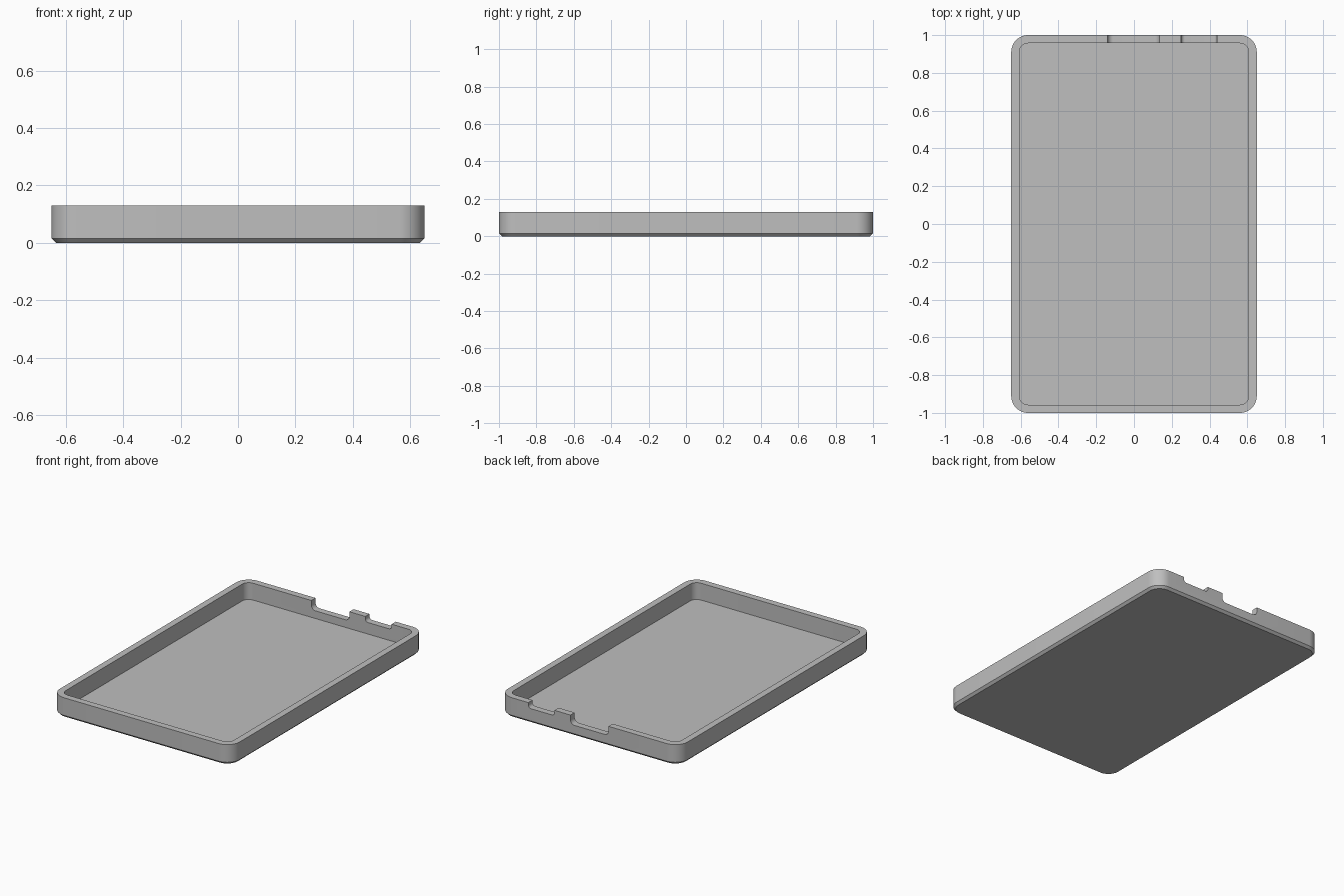
import bpy, bmesh, math

cube = bpy.data.objects.get("Cube")
if cube:
    bpy.data.objects.remove(cube, do_unlink=True)

W, L, H = 0.65, 1.0, 0.13      # half width, half length, height
WALL, FLOOR, CHAMFER = 0.043, 0.02, 0.015
RADIUS = 0.09

grey = bpy.data.materials.new("grey plastic")
grey.use_nodes = True
colour = (0.52, 0.52, 0.52, 1)
grey.diffuse_color = colour
grey.node_tree.nodes["Principled BSDF"].inputs["Base Color"].default_value = colour


def add_object(name, bm):
    bmesh.ops.recalc_face_normals(bm, faces=bm.faces)
    mesh = bpy.data.meshes.new(name)
    bm.to_mesh(mesh)
    bm.free()
    mesh.materials.append(grey)
    obj = bpy.data.objects.new(name, mesh)
    bpy.context.collection.objects.link(obj)
    return obj


def rounded_ring(bm, inset, z, steps=12):
    """Rounded rectangle of vertices, inset from the outer wall."""
    r = RADIUS - inset
    ring = []
    for quarter, (sx, sy) in enumerate([(1, 1), (-1, 1), (-1, -1), (1, -1)]):
        for i in range(steps + 1):
            a = (quarter + i / steps) * math.pi / 2
            ring.append(bm.verts.new((sx * (W - RADIUS) + r * math.cos(a),
                                      sy * (L - RADIUS) + r * math.sin(a), z)))
    return ring


# Tray: chamfered base, outer wall, rim, inner wall and floor
bm = bmesh.new()
rings = [rounded_ring(bm, inset, z) for inset, z in
         [(CHAMFER, 0), (0, CHAMFER), (0, H), (WALL, H), (WALL, FLOOR)]]
for low, high in zip(rings, rings[1:]):
    for i in range(len(low)):
        j = (i + 1) % len(low)
        bm.faces.new((low[i], low[j], high[j], high[i]))
bm.faces.new(rings[0])
bm.faces.new(rings[-1])
tray = add_object("tray", bm)


# Port notches in the back wall, with rounded lower corners
def notch(name, x0, x1, depth, r, steps=8):
    bm = bmesh.new()
    z = H - depth
    profile = [(x1, H + 0.05), (x0, H + 0.05)]
    for cx, start in ((x0 + r, math.pi), (x1 - r, 1.5 * math.pi)):
        for i in range(steps + 1):
            a = start + i / steps * math.pi / 2
            profile.append((cx + r * math.cos(a), z + r + r * math.sin(a)))
    face = bm.faces.new([bm.verts.new((x, L - WALL - 0.02, h)) for x, h in profile])
    moved = bmesh.ops.extrude_face_region(bm, geom=[face])["geom"]
    bmesh.ops.translate(bm, vec=(0, WALL + 0.05, 0),
                        verts=[v for v in moved if isinstance(v, bmesh.types.BMVert)])
    cutter = add_object(name, bm)
    cutter.hide_render = True
    cutter.hide_set(True)
    cutter.display_type = 'WIRE'
    cut = tray.modifiers.new(name, 'BOOLEAN')
    cut.operation = 'DIFFERENCE'
    cut.solver = 'EXACT'
    cut.object = cutter
    return cutter


cutters = [notch("wide_notch_cutter", -0.14, 0.135, 0.06, 0.03),
           notch("narrow_notch_cutter", 0.25, 0.44, 0.035, 0.02)]

# Apply the cuts, then smooth the rounded corners
bpy.ops.object.select_all(action='DESELECT')
tray.select_set(True)
bpy.context.view_layer.objects.active = tray
for cutter in cutters:
    bpy.ops.object.modifier_apply(modifier=cutter.name)
    bpy.data.objects.remove(cutter, do_unlink=True)
bpy.ops.object.shade_smooth_by_angle(angle=math.radians(30))
